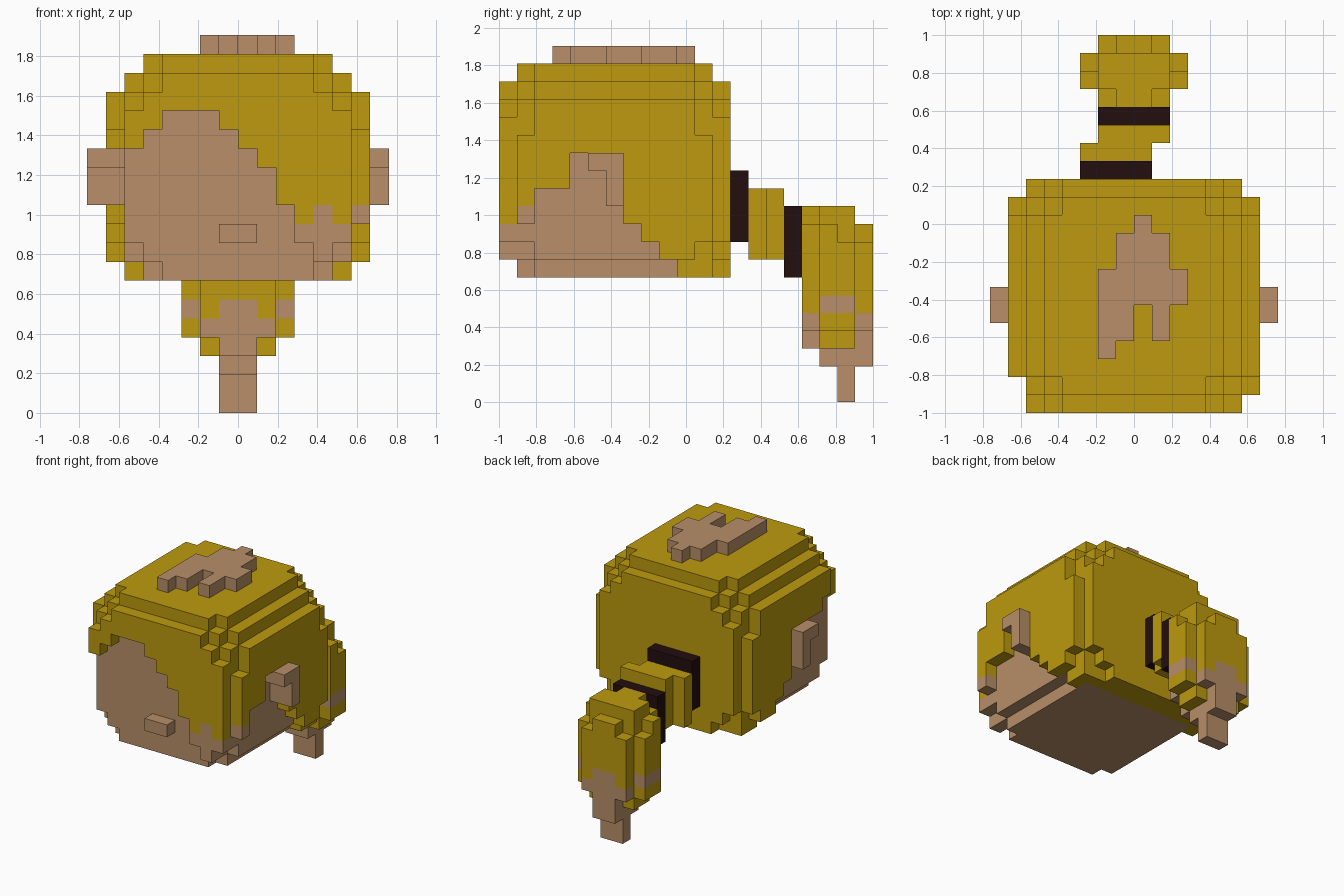
import bpy
import bmesh
from mathutils import Vector

cube = bpy.data.objects.get("Cube")
if cube:
    bpy.data.objects.remove(cube, do_unlink=True)

U = 2 / 21  # edge length of one block


def make_material(name, colour):
    m = bpy.data.materials.new(name)
    m.use_nodes = True
    m.diffuse_color = (*colour, 1)
    for n in m.node_tree.nodes:
        if n.type == 'BSDF_PRINCIPLED':
            n.inputs["Base Color"].default_value = (*colour, 1)
    return m


MATS = [make_material("golden_yellow", (0.509, 0.323, 0.0044)),
        make_material("tan", (0.479, 0.275, 0.138)),
        make_material("dark_brown", (0.0168, 0.0044, 0.0044))]
GOLD, TAN, DARK = 0, 1, 2


def fill(grid, xs, ys, zs, colour):
    """Fill half-open block ranges; later fills repaint earlier ones."""
    for x in range(*xs):
        for y in range(*ys):
            for z in range(*zs):
                grid[x, y, z] = colour


def build(name, grid):
    """Make one object from the exposed faces of the blocks."""
    bm = bmesh.new()
    verts = {}

    def vert(p):
        if p not in verts:
            verts[p] = bm.verts.new((p[0] * U, p[1] * U - 1, p[2] * U))
        return verts[p]

    for cell, colour in grid.items():
        for axis in range(3):
            for side in (0, 1):
                near = list(cell)
                near[axis] += 2 * side - 1
                if tuple(near) in grid:
                    continue
                corners = []
                for a, b in ((0, 0), (1, 0), (1, 1), (0, 1)):
                    p = list(cell)
                    p[axis] += side
                    p[(axis + 1) % 3] += a
                    p[(axis + 2) % 3] += b
                    corners.append(vert(tuple(p)))
                if not side:
                    corners.reverse()
                bm.faces.new(corners).material_index = colour
    bmesh.ops.dissolve_limit(bm, angle_limit=0.01, verts=bm.verts[:],
                             edges=bm.edges[:], delimit={'MATERIAL'})
    mesh = bpy.data.meshes.new(name)
    bm.to_mesh(mesh)
    bm.free()
    for m in MATS:
        mesh.materials.append(m)
    obj = bpy.data.objects.new(name, mesh)
    bpy.context.collection.objects.link(obj)
    return obj


# Head: a tan core with chamfered lower corners
head = {}
fill(head, (-6, 6), (1, 11), (9, 15), TAN)
fill(head, (-5, 5), (1, 11), (8, 9), TAN)
fill(head, (-6, 6), (2, 11), (8, 9), TAN)
fill(head, (-4, 4), (1, 11), (7, 8), TAN)
fill(head, (-5, 5), (2, 11), (7, 8), TAN)
fill(head, (-4, -1), (1, 2), (15, 16), TAN)
build("head", head)

nose = {}
fill(nose, (-1, 1), (0, 1), (9, 10), TAN)
build("nose", nose)

# Hair cap, stepped at the top
hair = {}
fill(hair, (-6, 6), (2, 12), (15, 17), GOLD)
fill(hair, (-6, 6), (1, 2), (16, 17), GOLD)
fill(hair, (-6, -4), (1, 2), (15, 16), GOLD)
fill(hair, (-1, 6), (1, 2), (15, 16), GOLD)
fill(hair, (-6, 6), (2, 11), (17, 18), GOLD)
fill(hair, (-5, 5), (1, 12), (17, 18), GOLD)
fill(hair, (-4, 4), (0, 13), (17, 18), GOLD)
fill(hair, (-5, 5), (2, 11), (18, 19), GOLD)
fill(hair, (-4, 4), (1, 12), (18, 19), GOLD)

# Hair back
fill(hair, (-6, 6), (11, 12), (8, 17), GOLD)
fill(hair, (-5, 5), (11, 12), (7, 8), GOLD)
fill(hair, (-6, 6), (12, 13), (9, 16), GOLD)
fill(hair, (-5, 5), (12, 13), (8, 17), GOLD)
fill(hair, (-4, 4), (12, 13), (7, 8), GOLD)
for x in (-6, 5):
    fill(hair, (x, x + 1), (10, 12), (7, 8), GOLD)

# Hair sides: lower edge for each row from front to back
LEFT_SIDE = [10, 12, 12, 14, 14, 14, 10, 9, 8, 8, 9]
RIGHT_SIDE = [17, 15, 14, 14, 14, 14, 10, 9, 8, 8, 9]
for x, lows in ((6, LEFT_SIDE), (-7, RIGHT_SIDE)):
    for y, low in enumerate(lows, 1):
        fill(hair, (x, x + 1), (y, y + 1), (low, 15 if y in (1, 11) else 17), GOLD)
hair[6, 1, 10] = TAN

# Swept fringe, with tan tips on the long side
FRINGE = [14, 15, 16, 16, 16, 15, 14, 13, 11, 9, 8, 9]
for x, low in enumerate(FRINGE, -6):
    fill(hair, (x, x + 1), (0, 1), (low, 16 if x in (-6, 5) else 17), GOLD)
for x, top in ((3, 10), (4, 11), (5, 10)):
    fill(hair, (x, x + 1), (0, 1), (FRINGE[x + 6], top), TAN)
build("hair", hair)

# Hooked ears
for name, xs in (("left_ear", (6, 8)), ("right_ear", (-8, -6))):
    ear = {}
    fill(ear, xs, (5, 7), (13, 14), TAN)
    fill(ear, xs, (6, 7), (11, 13), TAN)
    build(name, ear)

# Raised patch on the crown
patch = {}
for x, ys in zip(range(-2, 3), ((3, 8), (4, 10), (6, 11), (4, 10), (6, 8))):
    fill(patch, (x, x + 1), ys, (19, 20), TAN)
build("crown_patch", patch)

# Ponytail bands and the piece between them
band = {}
fill(band, (-3, 1), (13, 14), (9, 13), DARK)
build("inner_hair_band", band)
knot = {}
fill(knot, (-3, 1), (14, 15), (8, 12), GOLD)
fill(knot, (-2, 2), (15, 16), (8, 12), GOLD)
build("ponytail_root", knot)
band = {}
fill(band, (-2, 2), (16, 17), (7, 11), DARK)
build("outer_hair_band", band)

# Hanging ponytail, yellow above and tan towards the tip
tail = {}
fill(tail, (-3, 3), (18, 19), (4, 10), GOLD)
fill(tail, (-3, 3), (19, 20), (4, 9), GOLD)
fill(tail, (-3, 3), (18, 20), (5, 6), TAN)
fill(tail, (-2, 2), (18, 20), (3, 11), GOLD)
fill(tail, (-1, 1), (18, 20), (2, 3), TAN)
fill(tail, (-2, 2), (17, 18), (4, 10), GOLD)
fill(tail, (-1, 1), (17, 18), (4, 11), GOLD)
fill(tail, (-2, 2), (20, 21), (4, 9), GOLD)
fill(tail, (-1, 1), (20, 21), (4, 10), GOLD)
for y, low in ((17, 3), (20, 2)):
    fill(tail, (-2, 2), (y, y + 1), (4, 5), TAN)
    fill(tail, (-1, 1), (y, y + 1), (low, 6), TAN)
fill(tail, (-1, 1), (19, 20), (0, 2), TAN)
build("ponytail", tail)
